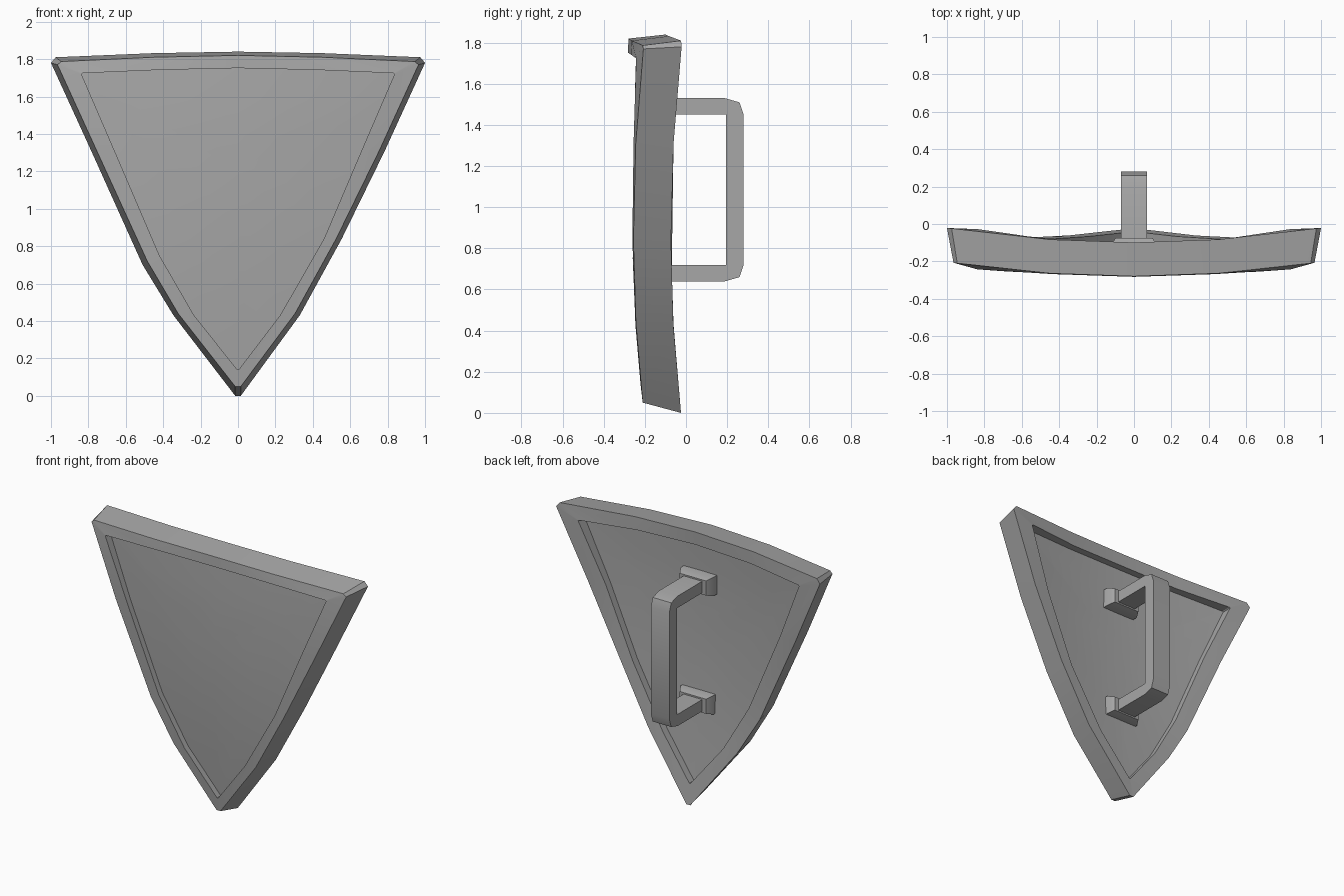
import bpy, bmesh, math

cube = bpy.data.objects.get("Cube")
if cube:
    bpy.data.objects.remove(cube, do_unlink=True)

metal = bpy.data.materials.new("grey metal")
GREY = (0.39, 0.39, 0.39, 1)
metal.use_nodes = True
metal.diffuse_color = GREY
metal.node_tree.nodes["Principled BSDF"].inputs["Base Color"].default_value = GREY


def make(name, bm, angle=30):
    bmesh.ops.recalc_face_normals(bm, faces=bm.faces[:])
    mesh = bpy.data.meshes.new(name)
    bm.to_mesh(mesh)
    bm.free()
    mesh.materials.append(metal)
    obj = bpy.data.objects.new(name, mesh)
    bpy.context.collection.objects.link(obj)
    bpy.ops.object.select_all(action="DESELECT")
    bpy.context.view_layer.objects.active = obj
    obj.select_set(True)
    bpy.ops.object.shade_smooth_by_angle(angle=math.radians(angle))
    return obj


def bow(x, z):
    """Depth of the domed front face."""
    return -0.29 + 0.08 * x * x + 0.047 * (z - 1.35) ** 2


def ring(bm, outline, back, scale=1.0, swell=0.0):
    """Loop of verts on the dome, shrunk to the middle, moved back, swollen at the top corners."""
    verts = []
    for x, z in outline:
        x, z = x * scale, 1.2 + (z - 1.2) * scale
        extra = swell if abs(x) > 0.8 else 0
        verts.append(bm.verts.new((x, bow(x, z) + back + extra, z)))
    return verts


def bridge(bm, a, b):
    n = len(a)
    for i in range(n):
        j = (i + 1) % n
        bm.faces.new((a[i], a[j], b[j], b[i]))


# Outlines as (x, z), matching point for point, anticlockwise from the tip
outer_back = [(0.015, 0), (0.33, 0.43), (0.555, 0.84), (0.785, 1.31), (1, 1.78), (0.975, 1.81),
              (0.45, 1.832), (0, 1.84), (-0.45, 1.832), (-0.975, 1.81), (-1, 1.78),
              (-0.785, 1.31), (-0.51, 0.7), (-0.345, 0.43), (-0.015, 0)]
outer_front = [(0.015, 0.05), (0.305, 0.44), (0.525, 0.84), (0.755, 1.31), (0.965, 1.77), (0.945, 1.787),
               (0.45, 1.81), (0, 1.82), (-0.45, 1.81), (-0.945, 1.787), (-0.965, 1.77),
               (-0.755, 1.31), (-0.485, 0.72), (-0.32, 0.44), (-0.015, 0.05)]
inner = [(0.004, 0.14), (0.225, 0.43), (0.46, 0.84), (0.66, 1.31), (0.837, 1.72), (0.83, 1.725),
         (0.43, 1.742), (0, 1.752), (-0.43, 1.742), (-0.83, 1.725), (-0.837, 1.72),
         (-0.66, 1.31), (-0.42, 0.75), (-0.235, 0.43), (-0.004, 0.14)]

# Raised rim: a closed band around the edge, thicker at the inner top corners
bm = bmesh.new()
loops = [ring(bm, outer_front, 0), ring(bm, outer_back, 0.18),
         ring(bm, inner, 0.18, swell=0.02), ring(bm, inner, 0, swell=-0.015)]
for i in range(4):
    bridge(bm, loops[i], loops[(i + 1) % 4])
make("shield_rim", bm)

# Domed panel set into the rim, front and back skins
bm = bmesh.new()
edges = []
for back in (0.04, 0.13):
    loops = [ring(bm, inner, back, s) for s in (1, 0.7, 0.35)]
    bridge(bm, loops[0], loops[1])
    bridge(bm, loops[1], loops[2])
    mid = bm.verts.new((0, bow(0, 1.2) + back, 1.2))
    last = loops[2]
    for i in range(len(last)):
        bm.faces.new((last[i], last[(i + 1) % len(last)], mid))
    edges.append(loops[0])
bridge(bm, edges[0], edges[1])
make("shield_panel", bm)

# Handle: inner and outer paths (y, height from middle), mirrored and extruded sideways
MID = 1.085
inside = [(-0.18, 0.365), (0.195, 0.365)]
outside = [(0.28, 0.365), (0.26, 0.425), (0.19, 0.445), (-0.18, 0.445)]


def both_arms(half):
    return [(y, MID - h) for y, h in half] + [(y, MID + h) for y, h in reversed(half)]


profile = both_arms(outside[::-1]) + both_arms(inside)[::-1]
bm = bmesh.new()
left, right = [[bm.verts.new((x, y, z)) for y, z in profile] for x in (0.07, -0.07)]
bridge(bm, left, right)
bm.faces.new(left)
bm.faces.new(right)
make("handle", bm, 50)

# Mounts: flared feet that join the handle to the panel
for name, z in (("upper_mount", MID + 0.405), ("lower_mount", MID - 0.405)):
    bm = bmesh.new()
    loops = []
    for y, w, h in ((-0.19, 0.125, 0.065), (-0.12, 0.125, 0.065), (-0.075, 0.1, 0.05)):
        loops.append([bm.verts.new((sx * w, y, z + sz * h))
                      for sx, sz in ((1, -1), (1, 1), (-1, 1), (-1, -1))])
    bridge(bm, loops[0], loops[1])
    bridge(bm, loops[1], loops[2])
    bm.faces.new(loops[0])
    bm.faces.new(loops[2])
    make(name, bm)
